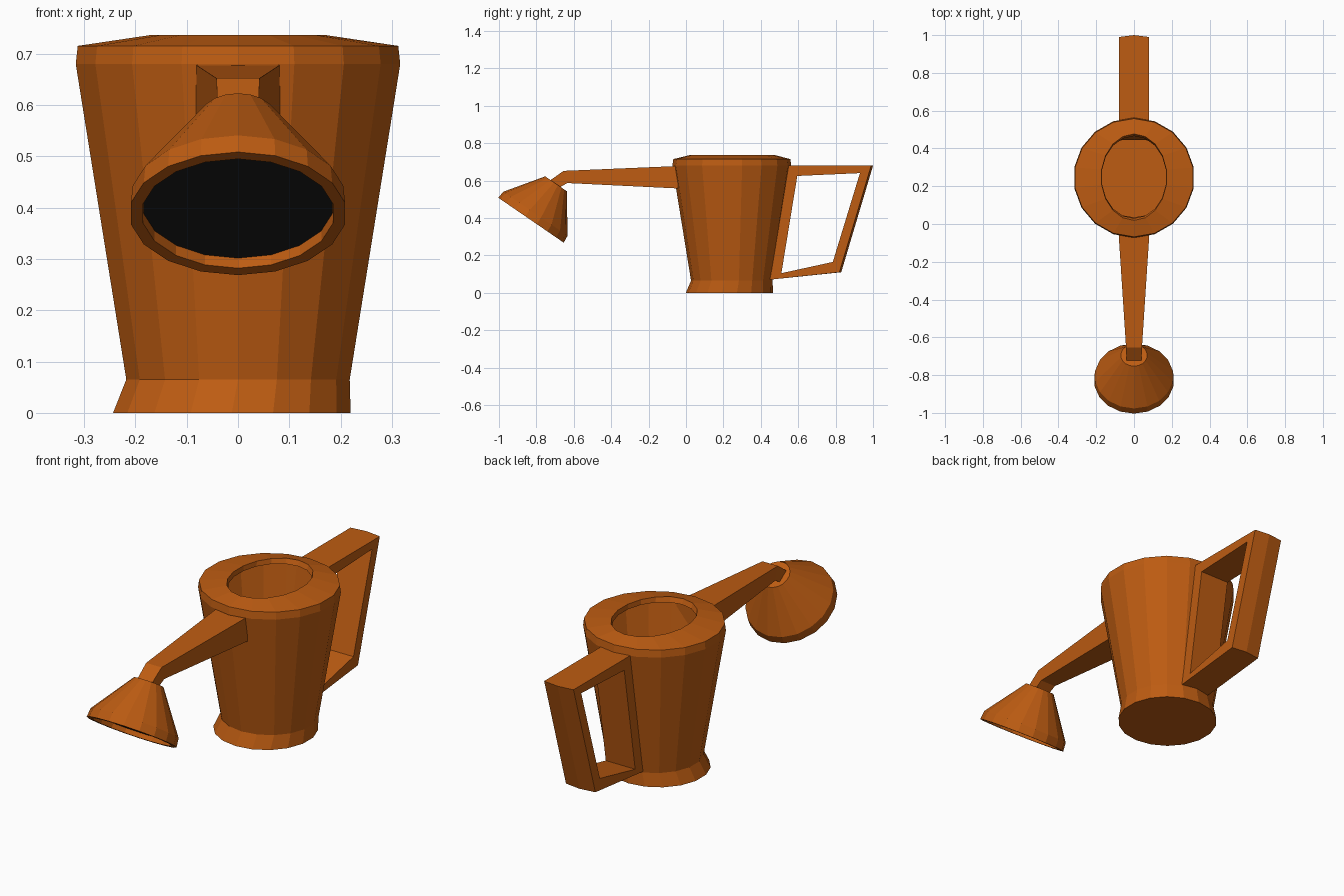
import bpy, bmesh
from math import sin, cos, pi
from mathutils import Vector

if "Cube" in bpy.data.objects:
    bpy.data.objects.remove(bpy.data.objects["Cube"])

N = 18


def material(name, color):
    m = bpy.data.materials.new(name)
    m.diffuse_color = color
    m.use_nodes = True
    m.node_tree.nodes["Principled BSDF"].inputs["Base Color"].default_value = m.diffuse_color
    return m


ORANGE = material("orange_paint", (0.51, 0.107, 0.006, 1))
BLACK = material("dark_face", (0.012, 0.012, 0.012, 1))


def finish(name, bm, mat):
    bmesh.ops.recalc_face_normals(bm, faces=bm.faces)
    me = bpy.data.meshes.new(name)
    bm.to_mesh(me)
    bm.free()
    me.materials.append(mat)
    ob = bpy.data.objects.new(name, me)
    bpy.context.collection.objects.link(ob)
    return ob


def loft(name, rings, mat=ORANGE):
    """Skin a list of equal-length rings and cap both ends."""
    bm = bmesh.new()
    loops = [[bm.verts.new(p) for p in r] for r in rings]
    n = len(rings[0])
    for a, b in zip(loops, loops[1:]):
        for i in range(n):
            j = (i + 1) % n
            bm.faces.new((a[i], a[j], b[j], b[i]))
    bm.faces.new(loops[0])
    bm.faces.new(loops[-1])
    return finish(name, bm, mat)


def ring(center, rx, ry, v=(0, 1, 0)):
    """Ellipse with axes along x and v."""
    c, v = Vector(center), Vector(v)
    return [c + Vector((1, 0, 0)) * rx * sin(2 * pi * i / N) + v * ry * cos(2 * pi * i / N)
            for i in range(N)]


# Can body: flared foot, tapered wall, oval opening, hollow inside
body = [(-0.012, 0.232, 0.0, 0.235, 0.233), (0, 0.245, 0.065, 0.221, 0.218),
        (0, 0.245, 0.68, 0.321, 0.318), (0, 0.245, 0.715, 0.317, 0.313),
        (0, 0.248, 0.736, 0.174, 0.229), (0, 0.248, 0.712, 0.172, 0.218),
        (0, 0.245, 0.68, 0.308, 0.305), (0, 0.245, 0.065, 0.212, 0.21),
        (0, 0.245, 0.02, 0.212, 0.21)]
loft("can_body", [ring((x, y, z), rx, ry) for x, y, z, rx, ry in body])

# Spout: square tube with a bent neck
spout = [((-0.042, 0.678), (-0.042, 0.558), 0.082),
         ((-0.655, 0.652), (-0.635, 0.587), 0.042),
         ((-0.728, 0.600), (-0.690, 0.555), 0.040)]
loft("spout", [[(-w, *t), (w, *t), (w, *b), (-w, *b)] for t, b, w in spout])

# Sprinkler rose: tilted cone with a recessed dark face
axis = Vector((0, -0.566, -0.825))
across = Vector((0, 0.825, -0.566))
tip = Vector((0, -0.695, 0.583))
rose = [(0, 0.07), (0.194, 0.208), (0.236, 0.212), (0.236, 0.188), (0.211, 0.188)]
loft("sprinkler_rose", [ring(tip + axis * d, r, r, across) for d, r in rose])
loft("sprinkler_face", [ring(tip + axis * d, 0.187, 0.187, across) for d in (0.2, 0.213)], BLACK)

# Handle: four-sided frame with a slight ridge along its outer side
outer = [(0.54, 0.68), (0.99, 0.68), (0.82, 0.11), (0.445, 0.07)]
inner = [(0.595, 0.625), (0.93, 0.64), (0.785, 0.165), (0.51, 0.105)]
bm = bmesh.new()
slices = []
for x, bulge in ((-0.08, 0), (0, 0.01), (0.08, 0)):
    o = [bm.verts.new((x, y + (bulge if k in (1, 2) else 0), z)) for k, (y, z) in enumerate(outer)]
    slices.append((o, [bm.verts.new((x, y, z)) for y, z in inner]))
for k in range(4):
    j = (k + 1) % 4
    for a, b in zip(slices, slices[1:]):
        for side in (0, 1):
            bm.faces.new((a[side][k], a[side][j], b[side][j], b[side][k]))
    for o, i in (slices[0], slices[-1]):
        bm.faces.new((o[k], o[j], i[j], i[k]))
finish("handle", bm, ORANGE)
